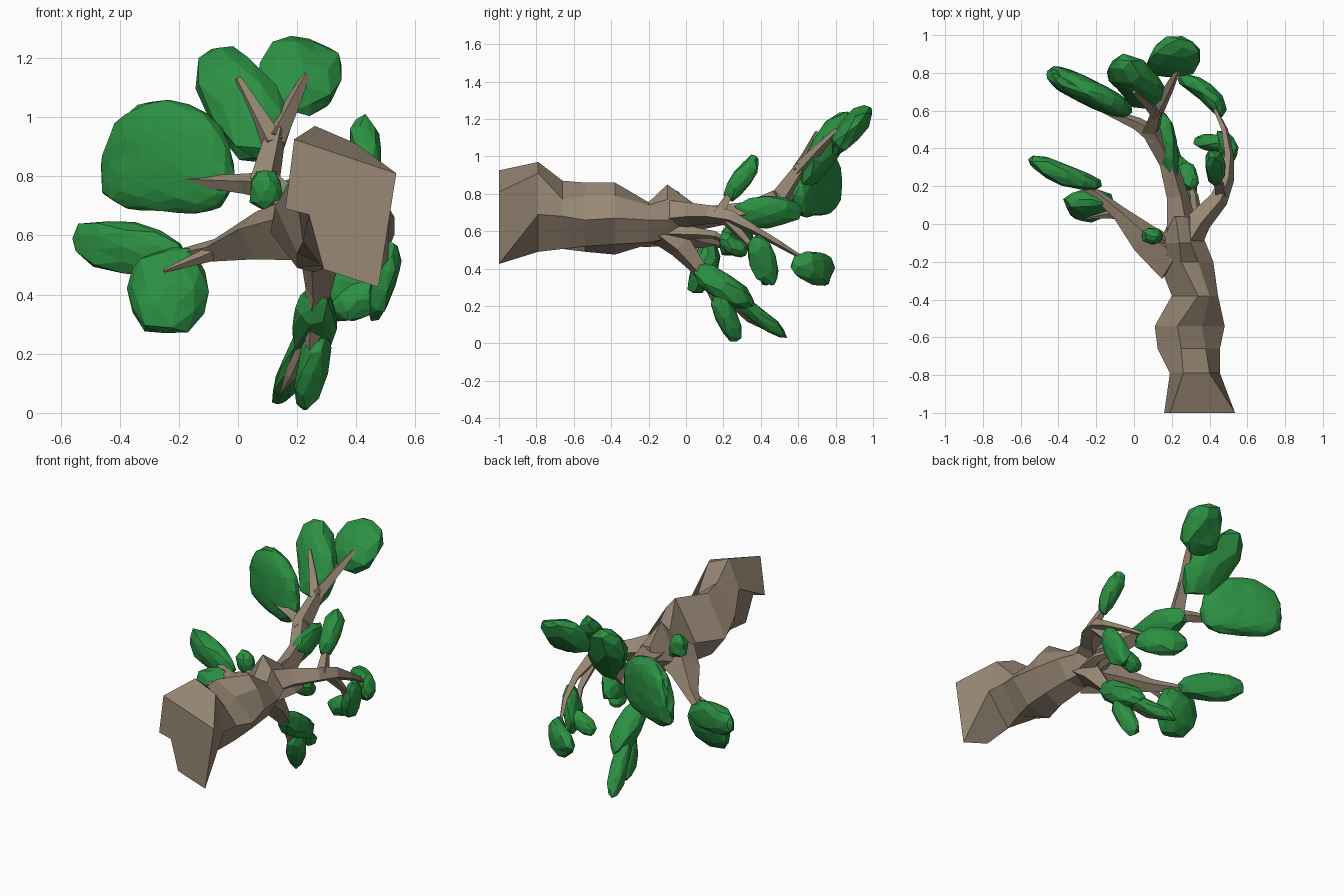
import bpy, bmesh, random
from mathutils import Vector

random.seed(4)


def material(name, col):
    m = bpy.data.materials.new(name)
    m.diffuse_color = (*col, 1)
    return m


BARK = material("bark", (0.32, 0.25, 0.18))
GREEN = material("foliage", (0.025, 0.28, 0.055))


def finish(bm, name, mat):
    bmesh.ops.recalc_face_normals(bm, faces=bm.faces[:])
    me = bpy.data.meshes.new(name)
    bm.to_mesh(me)
    bm.free()
    me.materials.append(mat)
    ob = bpy.data.objects.new(name, me)
    bpy.context.collection.objects.link(ob)
    return ob


def skin(rings, name):
    bm = bmesh.new()
    vs = [[bm.verts.new(p) for p in r] for r in rings]
    n = len(vs[0])
    for a, b in zip(vs, vs[1:]):
        for i in range(n):
            j = (i + 1) % n
            bm.faces.new((a[i], a[j], b[j], b[i]))
    bm.faces.new(vs[0])
    bm.faces.new(vs[-1])
    bmesh.ops.triangulate(bm, faces=[f for f in bm.faces if len(f.verts) > 4])
    return finish(bm, name, BARK)


def branch(name, pts, radii):
    """Four-sided tapering limb along a path."""
    pts = [Vector(p) for p in pts]
    rings = []
    side = Vector((0.3, 0.1, 1))
    for i, (p, r) in enumerate(zip(pts, radii)):
        d = (pts[min(i + 1, len(pts) - 1)] - pts[max(i - 1, 0)]).normalized()
        side = (side - d * side.dot(d)).normalized()
        up = d.cross(side)
        rings.append([p + r * v for v in (side, up, -side, -up)])
    return skin(rings, name)


def leaf(name, p, q, w, t, wide, bend=(0, 0, 0), sub=2, rough=0.14):
    """Faceted foliage lump from p to q, half width w, half thickness t, bowed by bend."""
    p, q, bend = Vector(p), Vector(q), Vector(bend)
    c, axis = (p + q) / 2, (q - p) / 2
    d = axis.normalized()
    wide = Vector(wide)
    wide = (wide - d * wide.dot(d)).normalized()
    thin = d.cross(wide)
    bm = bmesh.new()
    bmesh.ops.create_icosphere(bm, subdivisions=sub, radius=1)
    for v in bm.verts:
        x, y, z = v.co
        k = (abs(x) ** 3 + abs(y) ** 3 + abs(z) ** 3) ** (-1 / 3)
        k = 1 + 0.6 * (k - 1)
        if abs(z) < 0.99:
            k *= random.uniform(1 - rough, 1 + rough * 0.4)
        v.co = c + k * (axis * z + wide * w * x + thin * t * y) + bend * (1 - z * z)
    return finish(bm, name, GREEN)


# Trunk: twisted six-sided rings given as (x, z) at each y
trunk = [
    (-1.0, [(.19, .925), (.535, .81), (.475, .425), (.29, .485), (.24, .67), (.16, .69)]),
    (-.79, [(.26, .97), (.40, .91), (.455, .69), (.31, .49), (.22, .58), (.19, .80)]),
    (-.66, [(.25, .87), (.38, .77), (.455, .68), (.34, .505), (.20, .54), (.125, .70)]),
    (-.54, [(.23, .86), (.36, .79), (.48, .66), (.36, .52), (.20, .49), (.11, .61)]),
    (-.38, [(.34, .86), (.40, .79), (.445, .67), (.36, .53), (.26, .475), (.20, .62)]),
    (-.20, [(.25, .755), (.34, .74), (.42, .66), (.35, .54), (.22, .53), (.13, .64)]),
    (-.10, [(.24, .85), (.30, .77), (.38, .66), (.32, .56), (.22, .55), (.13, .63)]),
    (.04, [(.22, .75), (.28, .74), (.31, .68), (.28, .63), (.23, .63), (.20, .67)]),
]
skin([[(x, y, z) for x, z in ring] for y, ring in trunk], "trunk")

# Left limb and its twigs
branch("left_limb", [(.22, -.2, .63), (.06, -.08, .60), (-.08, .06, .55), (-.2, .16, .53), (-.4, .28, .54)],
       [.12, .085, .04, .025, .008])
branch("left_twig", [(-.06, .05, .55), (-.14, .05, .52), (-.25, .03, .48)], [.03, .02, .006])
branch("left_stub", [(.19, -.12, .65), (.14, -.08, .69), (.1, -.06, .76)], [.04, .025, .008])

# Upper limb forking into three
branch("upper_limb", [(.26, -.05, .67), (.23, .15, .68), (.18, .33, .71), (.09, .5, .78), (.13, .62, .95)],
       [.09, .06, .05, .055, .035])
branch("upper_left_twig", [(.12, .46, .77), (.02, .53, .775), (-.15, .60, .785), (-.38, .71, .785)],
       [.05, .035, .018, .005])
branch("upper_mid_twig", [(.12, .59, .91), (.06, .65, 1.02), (0, .70, 1.13)], [.04, .027, .012])
branch("upper_right_twig", [(.12, .6, .92), (.18, .71, 1.04), (.23, .81, 1.14)], [.04, .028, .014])

# Right limb
branch("right_limb", [(.27, -.1, .68), (.35, .02, .69), (.45, .13, .69), (.49, .24, .67),
                      (.505, .36, .61), (.48, .5, .53), (.41, .65, .44)],
       [.09, .065, .05, .042, .025, .018, .008])
branch("right_upper_twig", [(.46, .17, .69), (.44, .23, .79), (.42, .31, .88)], [.04, .022, .008])
branch("right_lower_twig", [(.48, .22, .66), (.49, .33, .54), (.47, .40, .42), (.42, .42, .36)],
       [.035, .02, .014, .006])

# Lower limb and hanging twigs
branch("lower_limb", [(.27, -.15, .62), (.275, -.03, .52), (.27, .06, .41), (.255, .13, .3), (.245, .18, .18), (.23, .23, .05)],
       [.09, .07, .045, .03, .02, .008])
branch("lower_twig", [(.265, .1, .37), (.23, .23, .24), (.18, .34, .13), (.14, .46, .06)],
       [.035, .027, .02, .006])
branch("underside_limb", [(.28, -.1, .6), (.33, .06, .59), (.32, .15, .58), (.28, .25, .53)],
       [.06, .03, .022, .008])

# Foliage: start, end, half width, half thickness, width direction, bow
Z, X = (0, 0, 1), (1, 0, 0)
leaves = {
    "leaf_left_far": ((-.17, .2, .53), (-.56, .34, .59), .09, .06, Z, (0, -.01, 0)),
    "leaf_left_near": ((-.22, .13, .56), (-.25, .04, .27), .14, .075, X, (0, .02, 0)),
    "leaf_left_small": ((.1, -.06, .68), (.09, -.065, .82), .06, .045, X),
    "leaf_upper_mid": ((.13, .62, .85), (-.09, .87, 1.23), .125, .08, (1, 0, .3)),
    "leaf_upper_right": ((.18, .78, 1.02), (.24, .98, 1.265), .14, .065, (1, .3, .2)),
    "leaf_upper_inner": ((.20, .25, .70), (.13, .62, .71), .09, .06, (.3, 0, 1)),
    "leaf_right_end": ((.47, .57, .43), (.23, .77, .39), .09, .055, Z, (.03, .03, -.01)),
    "leaf_right_top": ((.44, .22, .77), (.42, .38, 1.0), .055, .055, X),
    "leaf_right_side": ((.53, .36, .57), (.45, .46, .31), .075, .045, (0, 1, .4)),
    "leaf_right_inner": ((.32, .44, .34), (.50, .42, .42), .06, .045, Z),
    "leaf_underside": ((.30, .18, .58), (.27, .32, .47), .055, .05, X),
    "leaf_lower_top": ((.27, .04, .41), (.25, .36, .20), .075, .075, X),
    "leaf_lower_front": ((.28, .16, .29), (.22, .27, .01), .055, .06, X),
    "leaf_lower_back": ((.25, .22, .28), (.13, .54, .03), .05, .045, X),
}
for name, args in leaves.items():
    leaf(name, *args)
leaf("leaf_upper_left", (-.01, .59, .80), (-.46, .81, .82), .19, .07, (0, .05, 1), (-.01, 0, .06), 3, .05)
